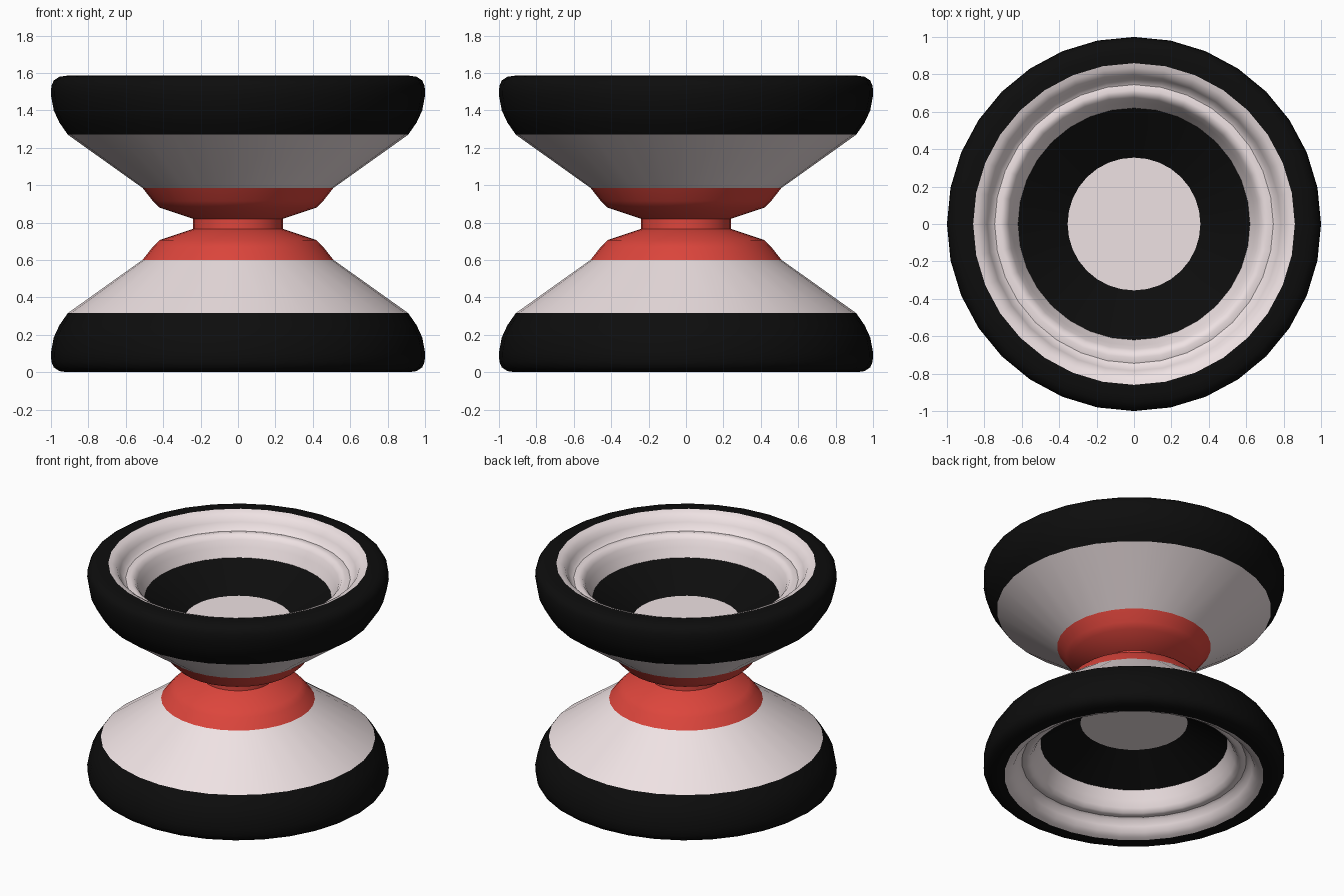
import bpy, bmesh, math

if "Cube" in bpy.data.objects:
    bpy.data.objects.remove(bpy.data.objects["Cube"])

SIDES = 32
MID_Z = 0.793  # mirror plane height


def material(name, rgb):
    m = bpy.data.materials.new(name)
    m.diffuse_color = (*rgb, 1)
    m.use_nodes = True
    m.node_tree.nodes["Principled BSDF"].inputs["Base Color"].default_value = m.diffuse_color
    return m


black = material("black_rubber", (0.004, 0.004, 0.004))
white = material("white_plastic", (0.86, 0.76, 0.77))
red = material("red_hub", (0.72, 0.06, 0.045))


def revolve(name, profile, mat, angle=40):
    """Spin an (r, z) profile of the upper half around z, then mirror it below."""
    bm = bmesh.new()
    rings = []
    for r, z in profile:
        h = z - MID_Z
        if r == 0:
            rings.append([bm.verts.new((0, 0, h))] * SIDES)
        else:
            rings.append([bm.verts.new((r * math.cos(2 * math.pi * i / SIDES),
                                        r * math.sin(2 * math.pi * i / SIDES), h))
                          for i in range(SIDES)])
    for a, b in zip(rings, rings[1:]):
        for i in range(SIDES):
            j = (i + 1) % SIDES
            quad = [a[i], a[j], b[j], b[i]]
            bm.faces.new(list(dict.fromkeys(quad)))
    mesh = bpy.data.meshes.new(name)
    bm.to_mesh(mesh)
    bm.free()
    mesh.materials.append(mat)
    ob = bpy.data.objects.new(name, mesh)
    bpy.context.collection.objects.link(ob)
    ob.location.z = MID_Z
    bpy.ops.object.select_all(action='DESELECT')
    ob.select_set(True)
    bpy.context.view_layer.objects.active = ob
    bpy.ops.object.shade_smooth_by_angle(angle=math.radians(angle))
    mod = ob.modifiers.new("mirror", 'MIRROR')
    mod.use_axis = (False, False, True)
    return ob


# Narrow axle flaring into the red hub
revolve("hub", [(0.24, MID_Z), (0.24, 0.82), (0.42, 0.88), (0.455, 0.915), (0.51, 0.985)], red)

# Conical white cups
revolve("cup_wall", [(0.51, 0.985), (0.91, 1.27)], white)

# Rounded black rims
revolve("rim", [(0.91, 1.27), (0.955, 1.335), (0.985, 1.40), (1.0, 1.48), (0.998, 1.53),
                (0.985, 1.56), (0.955, 1.58), (0.91, 1.586), (0.86, 1.586)], black)

# Stepped inner lip of each cup
revolve("inner_lip", [(0.86, 1.586), (0.835, 1.578), (0.805, 1.56), (0.785, 1.525),
                      (0.765, 1.488), (0.745, 1.477), (0.715, 1.484), (0.69, 1.477),
                      (0.67, 1.45), (0.65, 1.405), (0.62, 1.34)], white)

# Sunken black cone and flat centre disc
revolve("inner_cone", [(0.62, 1.34), (0.355, 1.185)], black)
revolve("centre_disc", [(0.355, 1.185), (0, 1.185)], white)
